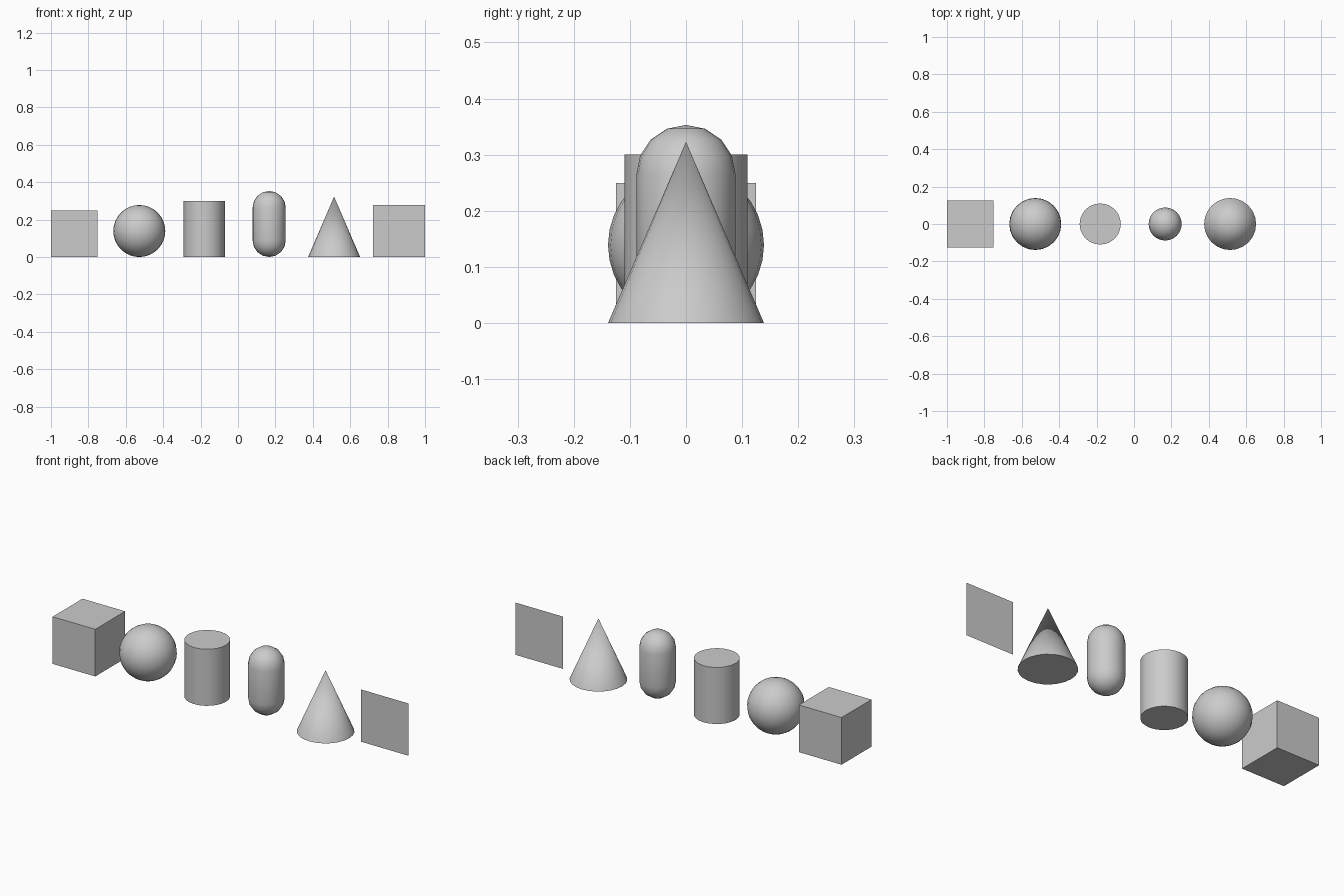
import bpy, bmesh, math

if "Cube" in bpy.data.objects:
    bpy.data.objects.remove(bpy.data.objects["Cube"])

STEP = 0.3472            # spacing between neighbouring shapes
X0 = -0.875              # centre of the first shape
SEG = 24


def slot(i):
    return X0 + STEP * i


def finish(name, smooth=True):
    obj = bpy.context.object
    obj.name = name
    if smooth:
        bpy.ops.object.shade_smooth_by_angle(angle=math.radians(40))
    return obj


# Cube
bpy.ops.mesh.primitive_cube_add(size=0.25, location=(slot(0), 0, 0.125))
finish("cube", smooth=False)

# Sphere
r = 0.139
bpy.ops.mesh.primitive_uv_sphere_add(segments=SEG, ring_count=16, radius=r,
                                     location=(slot(1), 0, r))
finish("sphere")

# Cylinder
bpy.ops.mesh.primitive_cylinder_add(vertices=SEG, radius=0.11, depth=0.30,
                                    location=(slot(2), 0, 0.15))
finish("cylinder")

# Capsule: a sphere split at the equator, with a straight middle
r, height = 0.0885, 0.353
bpy.ops.mesh.primitive_uv_sphere_add(segments=SEG, ring_count=8, radius=r,
                                     location=(slot(3), 0, height / 2))
capsule = finish("capsule")
bm = bmesh.new()
bm.from_mesh(capsule.data)
equator = [e for e in bm.edges if all(abs(v.co.z) < 1e-5 for v in e.verts)]
bmesh.ops.split_edges(bm, edges=equator)
for f in bm.faces:
    f.tag = f.calc_center_median().z > 0
for v in bm.verts:
    v.co.z += (height / 2 - r) * (1 if v.link_faces[0].tag else -1)
rims = [e for e in bm.edges if e.is_boundary]
bmesh.ops.bridge_loops(bm, edges=rims)
for f in bm.faces:
    f.smooth = True
bmesh.ops.recalc_face_normals(bm, faces=bm.faces)
bm.to_mesh(capsule.data)
bm.free()

# Cone
bpy.ops.mesh.primitive_cone_add(vertices=SEG, radius1=0.139, radius2=0,
                                depth=0.323, location=(slot(4), 0, 0.1615))
finish("cone")

# Upright flat panel facing the front
size = 0.277
bpy.ops.mesh.primitive_plane_add(size=size, location=(1 - size / 2, 0, size / 2),
                                 rotation=(math.radians(90), 0, 0))
finish("flat_panel", smooth=False)
